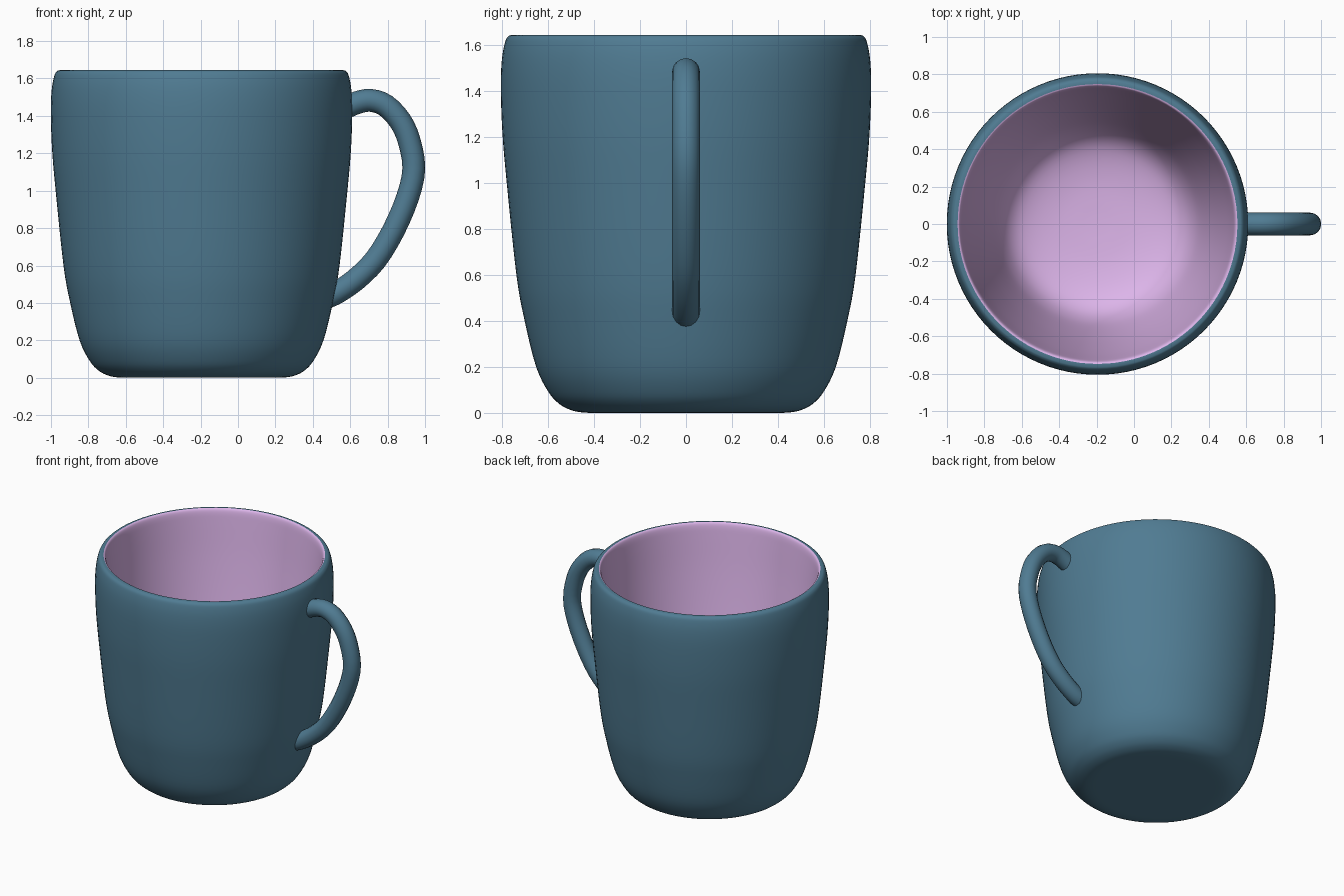
import bpy, bmesh, math
from mathutils import Vector

if "Cube" in bpy.data.objects:
    bpy.data.objects.remove(bpy.data.objects["Cube"])

CX = -0.195      # mug axis
SEGMENTS = 96


def material(name, color):
    m = bpy.data.materials.new(name)
    m.diffuse_color = (*color, 1)
    m.use_nodes = True
    m.node_tree.nodes["Principled BSDF"].inputs["Base Color"].default_value = m.diffuse_color
    return m


def smooth_path(pts, n=4):
    """Catmull-Rom curve through the given 2D points."""
    p = [Vector(q) for q in pts]
    p = [p[0]] + p + [p[-1]]
    out = []
    for a, b, c, d in zip(p, p[1:], p[2:], p[3:]):
        for i in range(n):
            t = i / n
            out.append(0.5 * (2 * b + (c - a) * t + (2 * a - 5 * b + 4 * c - d) * t * t
                              + (3 * b - a - 3 * c + d) * t ** 3))
    return out + [p[-1]]


def lathe(name, profile, mat, cap_first=False, cap_last=False):
    """Revolve a radius/height profile around the mug axis."""
    bm = bmesh.new()
    rings = []
    for r, z in profile:
        rings.append([bm.verts.new((CX + r * math.cos(2 * math.pi * i / SEGMENTS),
                                    r * math.sin(2 * math.pi * i / SEGMENTS), z))
                      for i in range(SEGMENTS)])
    for lo, hi in zip(rings, rings[1:]):
        for i in range(SEGMENTS):
            j = (i + 1) % SEGMENTS
            bm.faces.new((lo[i], lo[j], hi[j], hi[i]))
    if cap_first:
        bm.faces.new(rings[0][::-1])
    if cap_last:
        bm.faces.new(rings[-1])
    mesh = bpy.data.meshes.new(name)
    bm.to_mesh(mesh)
    bm.free()
    ob = bpy.data.objects.new(name, mesh)
    bpy.context.collection.objects.link(ob)
    mesh.materials.append(mat)
    shade(ob)
    return ob


def shade(ob):
    bpy.ops.object.select_all(action='DESELECT')
    ob.select_set(True)
    bpy.context.view_layer.objects.active = ob
    bpy.ops.object.shade_smooth_by_angle(angle=math.radians(40))


blue = material("blue_glaze", (0.08, 0.20, 0.29))
pink = material("pink_glaze", (0.72, 0.46, 0.82))

# Outer shell, from the foot up and over the rim
outer = [(0.40, 0.0), (0.45, 0.002), (0.50, 0.012), (0.55, 0.038), (0.598, 0.09),
         (0.652, 0.20), (0.702, 0.40), (0.738, 0.60), (0.780, 1.0), (0.799, 1.22),
         (0.806, 1.42), (0.801, 1.54), (0.787, 1.615), (0.774, 1.638),
         (0.760, 1.644), (0.748, 1.645)]
lathe("mug_body", smooth_path(outer), blue, cap_first=True)

# Inner lining, from the rim down to the floor
inner = [(0.748, 1.645), (0.738, 1.638), (0.730, 1.61), (0.722, 1.54), (0.697, 1.30),
         (0.658, 1.0), (0.612, 0.70), (0.555, 0.40), (0.51, 0.25), (0.45, 0.16),
         (0.36, 0.11), (0.22, 0.08), (0.05, 0.07)]
lathe("mug_lining", smooth_path(inner), pink, cap_last=True)

# Handle tube
path = [(0.575, 1.445), (0.64, 1.472), (0.71, 1.483), (0.79, 1.455), (0.866, 1.375),
        (0.914, 1.27), (0.94, 1.12), (0.907, 0.965), (0.83, 0.785), (0.735, 0.63),
        (0.63, 0.525), (0.53, 0.456), (0.48, 0.433)]
curve = bpy.data.curves.new("handle", 'CURVE')
curve.dimensions = '3D'
curve.bevel_depth = 0.061
curve.bevel_resolution = 6
curve.use_fill_caps = True
pts = smooth_path(path, 3)
spline = curve.splines.new('POLY')
spline.points.add(len(pts) - 1)
for sp, (x, z) in zip(spline.points, pts):
    sp.co = (x, 0, z, 1)
handle = bpy.data.objects.new("handle", curve)
bpy.context.collection.objects.link(handle)
curve.materials.append(blue)
bpy.ops.object.select_all(action='DESELECT')
handle.select_set(True)
bpy.context.view_layer.objects.active = handle
bpy.ops.object.convert(target='MESH')
shade(bpy.context.object)
